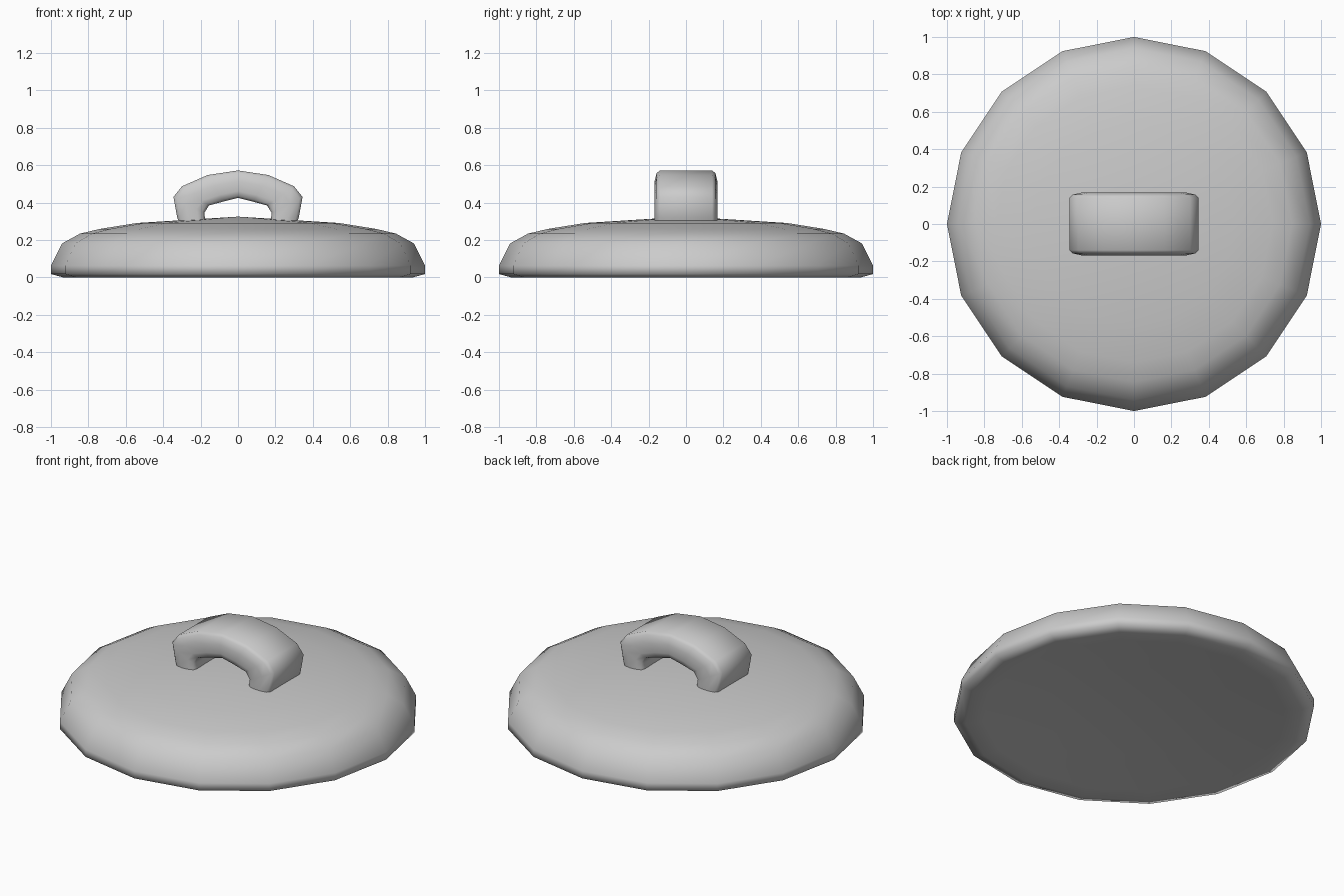
import bpy, bmesh
from math import cos, sin, pi, radians
from mathutils import Vector

default = bpy.data.objects.get("Cube")
if default:
    bpy.data.objects.remove(default, do_unlink=True)

grey = bpy.data.materials.new("plain_grey")
grey.use_nodes = True
colour = (0.6, 0.6, 0.6, 1)
grey.diffuse_color = colour
grey.node_tree.nodes["Principled BSDF"].inputs["Base Color"].default_value = colour


def finish(bm, name, angle):
    bmesh.ops.recalc_face_normals(bm, faces=bm.faces)
    mesh = bpy.data.meshes.new(name)
    bm.to_mesh(mesh)
    bm.free()
    mesh.materials.append(grey)
    obj = bpy.data.objects.new(name, mesh)
    bpy.context.collection.objects.link(obj)
    bpy.ops.object.select_all(action="DESELECT")
    obj.select_set(True)
    bpy.context.view_layer.objects.active = obj
    bpy.ops.object.shade_smooth_by_angle(angle=radians(angle))
    return obj


def bridge(bm, a, b):
    for i in range(len(a)):
        j = (i + 1) % len(a)
        bm.faces.new((a[i], a[j], b[j], b[i]))


def cap(bm, ring, z):
    tip = bm.verts.new((0, 0, z))
    for k in range(len(ring)):
        bm.faces.new((ring[k], ring[(k + 1) % len(ring)], tip))


# Domed lid: sixteen-sided rings joined from the shallow hollow base to the crown
SIDES = 16
PROFILE = [(0.5, 0.037), (0.84, 0.008), (0.935, 0), (1, 0.018), (1, 0.063),
           (0.94, 0.182), (0.845, 0.234), (0.74, 0.259), (0.54, 0.291)]
bm = bmesh.new()
rings = [[bm.verts.new((r * cos(2 * pi * k / SIDES), r * sin(2 * pi * k / SIDES), z))
          for k in range(SIDES)] for r, z in PROFILE]
for lower, upper in zip(rings, rings[1:]):
    bridge(bm, lower, upper)
cap(bm, rings[0], 0.06)
cap(bm, rings[-1], 0.325)
finish(bm, "lid", 75)

# Arched handle: rounded sections swept from one foot to the other
HALF = [((0.305, 0.27), (0.185, 0.27)), ((0.325, 0.32), (0.177, 0.32)),
        ((0.345, 0.43), (0.18, 0.345)), ((0.30, 0.487), (0.155, 0.385)),
        ((0.163, 0.547), (0.08, 0.405))]
stations = HALF + [((0, 0.572), (0, 0.425))]
stations += [((-o[0], o[1]), (-i[0], i[1])) for o, i in reversed(HALF)]
EDGE = [(0, 0.14), (0.1, 0.157), (0.4, 0.168), (0.75, 0.168), (0.93, 0.16), (1, 0.14)]
SECTION = EDGE + [(t, -y) for t, y in reversed(EDGE)]
bm = bmesh.new()
loops = []
for outer, inner in stations:
    o, i = Vector(outer), Vector(inner)
    loop = []
    for t, y in SECTION:
        p = o.lerp(i, t)
        loop.append(bm.verts.new((p.x, y, p.y)))
    loops.append(loop)
for a, b in zip(loops, loops[1:]):
    bridge(bm, a, b)
bm.faces.new(loops[0])
bm.faces.new(loops[-1])
finish(bm, "handle", 60)
